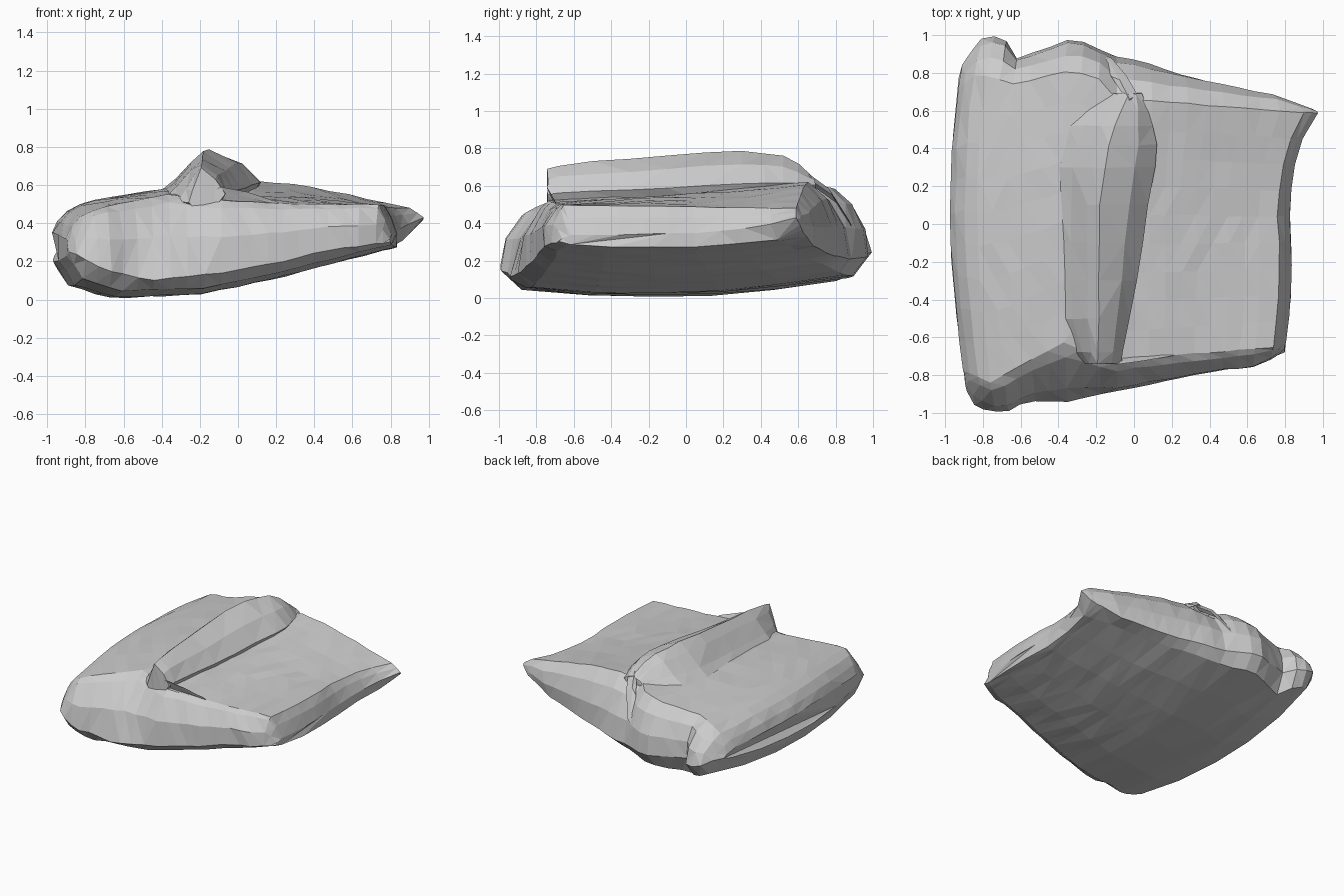
import bpy, bmesh, random
from mathutils import Vector

random.seed(4)
cube = bpy.data.objects.get("Cube")
if cube:
    bpy.data.objects.remove(cube, do_unlink=True)

grey = bpy.data.materials.new("light grey")
grey.use_nodes = True
tone = (0.6, 0.6, 0.6, 1)
grey.diffuse_color = tone
grey.node_tree.nodes["Principled BSDF"].inputs["Base Color"].default_value = tone


def curve(*points):
    """Return a piecewise linear function through the points."""
    def value(t):
        if t <= points[0][0]:
            return points[0][1]
        for (a, va), (b, vb) in zip(points, points[1:]):
            if t <= b:
                return va + (vb - va) * (t - a) / (b - a)
        return points[-1][1]
    return value


def mix(a, b, t):
    return a + (b - a) * t


def loft(name, rings, jitter):
    """Skin a list of closed rings and cap both ends."""
    bm = bmesh.new()
    rows = []
    for ring in rings:
        rows.append([bm.verts.new(Vector(p) + Vector(
            [random.uniform(-jitter, jitter) for _ in range(3)])) for p in ring])
    count = len(rows[0])
    for a, b in zip(rows, rows[1:]):
        for i in range(count):
            j = (i + 1) % count
            bm.faces.new((a[i], a[j], b[j], b[i]))
    bm.faces.new(rows[0])
    bm.faces.new(rows[-1])
    bmesh.ops.triangulate(bm, faces=bm.faces[:])
    bmesh.ops.recalc_face_normals(bm, faces=bm.faces[:])
    mesh = bpy.data.meshes.new(name)
    bm.to_mesh(mesh)
    bm.free()
    mesh.materials.append(grey)
    obj = bpy.data.objects.new(name, mesh)
    bpy.context.collection.objects.link(obj)
    return obj


# Side outlines of the bundle, as a function of depth
left_edge = curve((-1, .86), (-.8, .9), (-.4, .95), (0, .98), (.4, .965), (.75, .93), (1, .87))
right_edge = curve((-.7, .79), (-.55, .82), (-.2, .84), (.1, .82), (.4, .87), (.58, .98),
                   (.65, .95), (.9, .9))
# The pointed corner only sticks out near the top
corner_reach = curve((.25, 0), (.42, 1))

# Front and back outlines, as a function of the position across
front_rim = curve((-1, -.88), (-.96, -.98), (-.8, -1), (-.64, -.94), (-.4, -.94), (.1, -.85),
                  (.6, -.77), (.85, -.75), (1, -.68))
back_rim = curve((-1, .84), (-.95, .96), (-.88, 1), (-.78, .98), (-.69, .88), (-.58, .91),
                 (-.36, .99), (-.15, .9), (.05, .86), (.35, .78), (.8, .68), (1, .62))
front_rim_z = curve((-1, .25), (-.8, .15), (-.5, .1), (-.1, .14), (.3, .2), (.6, .26), (1, .3))
back_rim_z = curve((-1, .3), (-.88, .25), (-.5, .22), (0, .21), (.4, .23), (.8, .28), (1, .36))

# Shoulders where the top panel turns down
front_top = curve((-1, -.78), (-.85, -.84), (-.6, -.72), (-.4, -.63), (-.1, -.73), (.2, -.7),
                  (.92, -.65), (1, -.62))
front_top_z = curve((-1, .32), (-.95, .42), (-.82, .48), (-.4, .55), (-.1, .52), (.45, .5),
                    (.92, .5), (.96, .43), (1, .34))
back_top = curve((-1, .72), (-.9, .8), (-.69, .74), (-.36, .81), (-.2, .77), (-.1, .66),
                 (.1, .65), (1, .585))
back_top_z = curve((-1, .34), (-.95, .44), (-.82, .5), (-.4, .57), (.1, .62), (.35, .6),
                   (.65, .54), (.92, .48), (1, .43))
bottom_z = curve((-1, .2), (-.92, .07), (-.7, .005), (-.2, .027), (.3, .12), (.8, .23), (1, .27))
bottom_lift = curve((-.9, .04), (-.5, .005), (0, 0), (.4, .03), (.9, .1))


def across(s, y, z):
    """Place a point across the bundle between its side outlines."""
    if s < 0:
        return s * left_edge(y)
    reach = right_edge(y)
    return s * mix(min(reach, .83), reach, corner_reach(z))


def body_ring(s):
    yf, yb, tf, tb = front_rim(s), back_rim(s), front_top(s), back_top(s)
    zf, zb, uf, ub = front_rim_z(s), back_rim_z(s), front_top_z(s), back_top_z(s)
    sag = .02 if s < 0 else -.01 * (1 - s)
    puff = .05 * min(1, 5 * (1 - abs(s)))
    ring = [(yf, zf), (mix(yf, tf, .35) - puff * .7, mix(zf, uf, .5)),
            (mix(yf, tf, .8) - puff * .3, mix(zf, uf, .9))]
    # The outermost edge climbs only close to the pointed corner
    power = 4 if s > .94 else 1
    for k in range(10):
        t = k / 9
        ring.append((mix(tf, tb, t), mix(uf, ub, t ** power) + sag * 4 * t * (1 - t)))
    ring += [(mix(yb, tb, .65) + puff * .6, mix(zb, ub, .78)),
             (mix(yb, tb, .25) + puff * .5, mix(zb, ub, .42)), (yb, zb)]
    inset = .04 + .06 * max(0, s)
    for k in range(6):
        y = mix(yb, yf, mix(inset, .955, k / 5))
        ring.append((y, bottom_z(s) + bottom_lift(y)))
    return [(across(s, y, z), y, z) for y, z in ring]


stations = [-1, -.97, -.92, -.85, -.77, -.69, -.6] + [k / 10 for k in range(-5, 9)] + [.92, .96, 1]
loft("wrapped_bundle", [body_ring(s) for s in stations], .004)

# Folded flap lying over the seam, leaning to one side
crest_z = curve((-.74, .69), (-.68, .71), (-.5, .73), (0, .77), (.3, .79), (.52, .765),
                (.6, .72), (.69, .64))
crest_x = curve((-.74, -.19), (.1, -.18), (.45, -.13), (.69, -.03))
flap_x = curve((-.74, -.07), (-.4, 0), (0, .06), (.4, .13), (.6, .08), (.69, .04))
foot_x = curve((-.74, -.26), (-.6, -.4), (.3, -.42), (.55, -.34), (.69, -.12))


def flap_ring(y):
    c, e, f, z = crest_x(y), flap_x(y), foot_x(y), crest_z(y)
    low = mix(.53, .6, (y + .73) / 1.42)
    shape = [(f, low - .02), (mix(f, c, .35), mix(low, z, .25)), (mix(f, c, .72), mix(low, z, .72)),
             (c, z), (mix(c, e, .6), mix(low, z, .65)), (e, mix(low, z, .15)),
             (e - .05, low - .05), (c, low - .1)]
    return [(x, y, h) for x, h in shape]


loft("folded_flap", [flap_ring(y) for y in
                     (-.74, -.68, -.5, -.3, -.1, .1, .3, .42, .52, .6, .69)], .004)


# Pinched pleats at both ends of the seam
def pleat(name, path, radius):
    rings = []
    for k, p in enumerate(path):
        r = radius * (1 if 0 < k < len(path) - 1 else .5)
        rings.append([(p[0] + dx * r, p[1] + dy * r, p[2] + dz * r) for dx, dy, dz in
                      ((-1, 0, 0), (0, -.5, 1), (1, 0, 0), (0, .5, -1))])
    loft(name, rings, .004)


pleat("front_pleat", [(-.2, -.7, .58), (-.1, -.73, .56), (.05, -.71, .53), (.2, -.69, .5)], .035)
pleat("back_pleat", [(-.04, .6, .64), (-.02, .68, .62), (-.08, .78, .55), (-.14, .88, .4)], .04)
